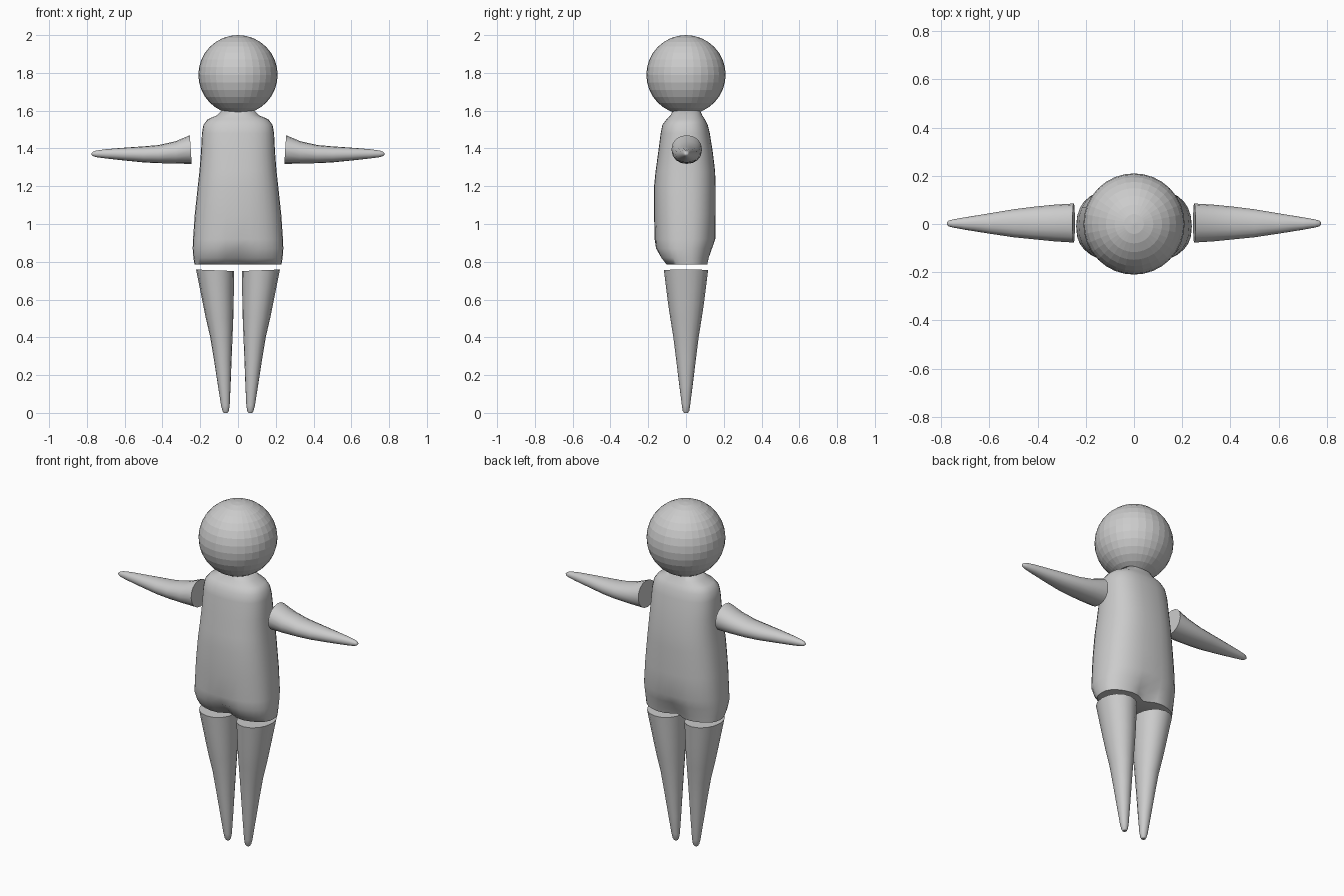
import bpy, bmesh, math

if "Cube" in bpy.data.objects:
    bpy.data.objects.remove(bpy.data.objects["Cube"])

grey = bpy.data.materials.new("plain grey")
grey.diffuse_color = (0.6, 0.6, 0.6, 1)
grey.use_nodes = True
grey.node_tree.nodes["Principled BSDF"].inputs["Base Color"].default_value = grey.diffuse_color


def finish(bm, name, smooth_angle=None):
    bmesh.ops.recalc_face_normals(bm, faces=bm.faces)
    mesh = bpy.data.meshes.new(name)
    bm.to_mesh(mesh)
    bm.free()
    mesh.materials.append(grey)
    obj = bpy.data.objects.new(name, mesh)
    bpy.context.collection.objects.link(obj)
    if smooth_angle:
        bpy.ops.object.select_all(action='DESELECT')
        obj.select_set(True)
        bpy.context.view_layer.objects.active = obj
        bpy.ops.object.shade_smooth_by_angle(angle=math.radians(smooth_angle))
    return obj


def loft(name, rings, smooth_angle=50):
    """Skin a list of closed point rings and cap both ends."""
    bm = bmesh.new()
    loops = [[bm.verts.new(p) for p in ring] for ring in rings]
    n = len(loops[0])
    for a, b in zip(loops, loops[1:]):
        for i in range(n):
            j = (i + 1) % n
            bm.faces.new((a[i], a[j], b[j], b[i]))
    bm.faces.new(loops[0])
    bm.faces.new(loops[-1])
    return finish(bm, name, smooth_angle)


def oval(n, power=2.0):
    """Unit superellipse points."""
    pts = []
    for i in range(n):
        t = 2 * math.pi * i / n
        c, s = math.cos(t), math.sin(t)
        pts.append((math.copysign(abs(c) ** (2 / power), c),
                    math.copysign(abs(s) ** (2 / power), s)))
    return pts


# head: faceted ball
bm = bmesh.new()
bmesh.ops.create_uvsphere(bm, u_segments=32, v_segments=16, radius=0.21)
bmesh.ops.translate(bm, verts=bm.verts, vec=(0, 0, 1.79))
finish(bm, "head")

# torso: z, half width, front y, back y, crotch groove depth
torso = [
    (0.785, 0.230, -0.110, 0.120, 0.35),
    (0.82, 0.236, -0.138, 0.128, 0.25),
    (0.87, 0.240, -0.163, 0.142, 0.08),
    (0.92, 0.238, -0.166, 0.155, 0.0),
    (1.05, 0.229, -0.169, 0.157, 0.0),
    (1.20, 0.213, -0.169, 0.157, 0.0),
    (1.28, 0.204, -0.161, 0.154, 0.0),
    (1.38, 0.196, -0.147, 0.142, 0.0),
    (1.48, 0.191, -0.134, 0.126, 0.0),
    (1.525, 0.183, -0.125, 0.115, 0.0),
    (1.555, 0.160, -0.103, 0.100, 0.0),
    (1.575, 0.112, -0.082, 0.086, 0.0),
    (1.605, 0.083, -0.068, 0.073, 0.0),
]
rings = []
for z, w, front, back, groove in torso:
    ring = []
    for u, v in oval(32, 2.5):
        x = u * w
        y = (front + back) / 2 + v * (back - front) / 2
        y *= 1 - groove * math.exp(-(x / 0.05) ** 2)
        ring.append((x, y, z))
    rings.append(ring)
loft("torso", rings, 60)

# arms: x, bottom z, top z, half depth, centre y
arm = [
    (0.25, 1.318, 1.470, 0.081, 0.004),
    (0.33, 1.320, 1.438, 0.076, 0.004),
    (0.42, 1.322, 1.418, 0.067, 0.004),
    (0.50, 1.326, 1.411, 0.058, 0.003),
    (0.60, 1.336, 1.404, 0.042, 0.002),
    (0.70, 1.347, 1.396, 0.026, 0.002),
    (0.75, 1.354, 1.389, 0.017, 0.002),
    (0.768, 1.360, 1.382, 0.012, 0.002),
    (0.775, 1.366, 1.376, 0.006, 0.002),
]
# legs: z, inner x, outer x, half depth
leg = [
    (0.755, 0.020, 0.222, 0.117),
    (0.66, 0.022, 0.202, 0.105),
    (0.58, 0.023, 0.186, 0.095),
    (0.50, 0.025, 0.170, 0.083),
    (0.40, 0.029, 0.147, 0.067),
    (0.28, 0.034, 0.127, 0.052),
    (0.15, 0.039, 0.107, 0.036),
    (0.04, 0.044, 0.090, 0.022),
    (0.01, 0.049, 0.082, 0.017),
    (0.0, 0.055, 0.076, 0.010),
]
for side, word in ((1, "right"), (-1, "left")):
    rings = []
    for k, (x, lo, hi, d, cy) in enumerate(arm):
        slant = 0.005 if k == 0 else 0
        rings.append([(side * (x + slant * v), cy + u * d,
                       (lo + hi) / 2 + v * (hi - lo) / 2)
                      for u, v in oval(16, 2.1)])
    loft(word + "_arm", rings)

    rings = []
    for k, (z, inner, outer, d) in enumerate(leg):
        slant = 0.004 if k == 0 else 0
        rings.append([(side * ((inner + outer) / 2 + u * (outer - inner) / 2),
                       v * d, z + slant * u) for u, v in oval(16, 2.1)])
    loft(word + "_leg", rings)
